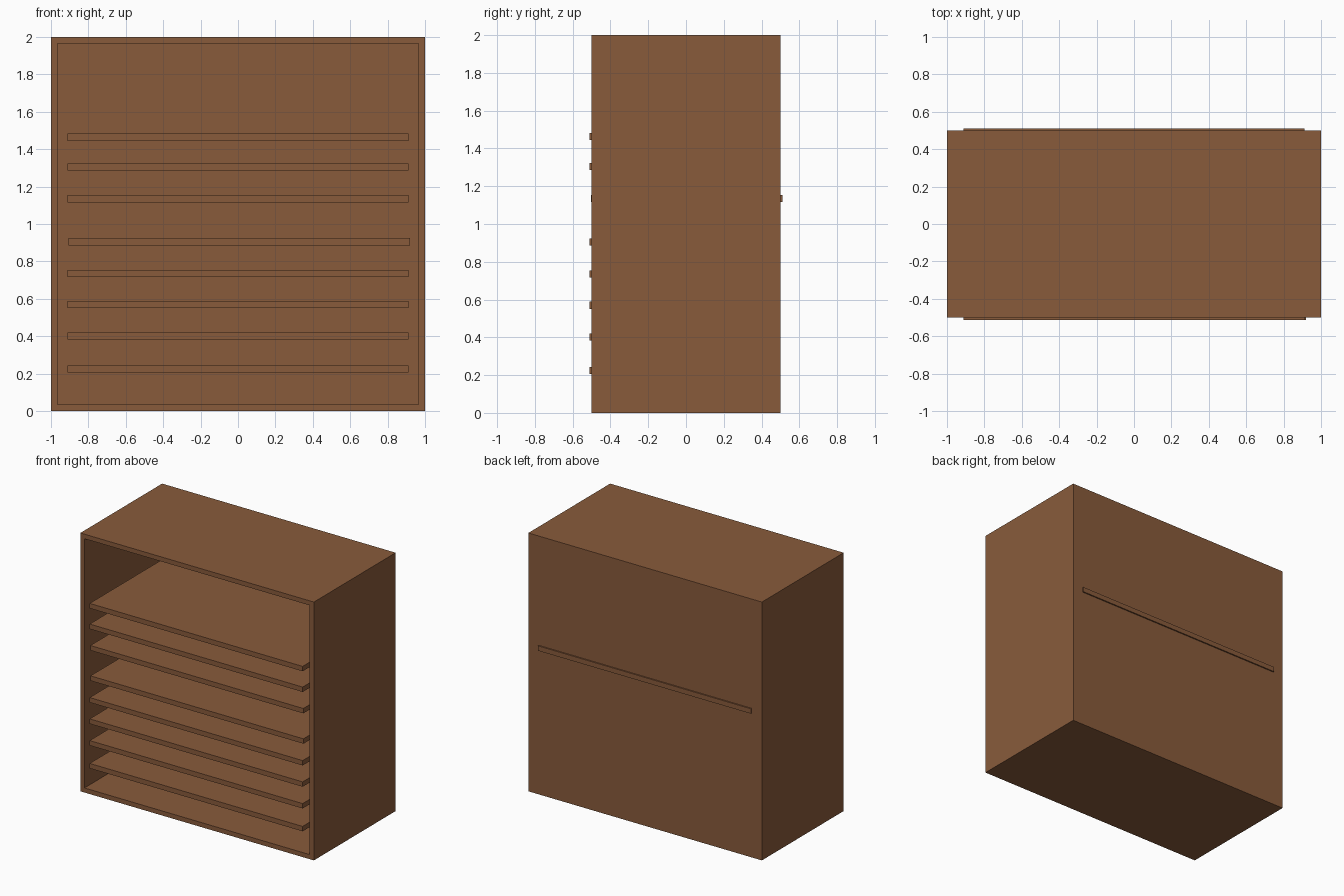
import bpy, bmesh

if "Cube" in bpy.data.objects:
    bpy.data.objects.remove(bpy.data.objects["Cube"])

wood = bpy.data.materials.new("brown_wood")
wood.diffuse_color = (0.25, 0.105, 0.044, 1)
wood.use_nodes = True
wood.node_tree.nodes["Principled BSDF"].inputs["Base Color"].default_value = wood.diffuse_color


def box(name, x0, x1, y0, y1, z0, z1):
    """Axis-aligned box given by its limits."""
    bm = bmesh.new()
    bmesh.ops.create_cube(bm, size=1)
    for v in bm.verts:
        v.co.x = x1 if v.co.x > 0 else x0
        v.co.y = y1 if v.co.y > 0 else y0
        v.co.z = z1 if v.co.z > 0 else z0
    return finish(name, bm)


def finish(name, bm):
    mesh = bpy.data.meshes.new(name)
    bm.to_mesh(mesh)
    bm.free()
    mesh.materials.append(wood)
    obj = bpy.data.objects.new(name, mesh)
    bpy.context.collection.objects.link(obj)
    return obj


# Cabinet: solid block whose front face is inset and pushed back to hollow it
WALL, DEPTH = 0.05, 0.95
cabinet = box("cabinet", -1, 1, -0.5, 0.5, 0, 2)
bm = bmesh.new()
bm.from_mesh(cabinet.data)
bm.normal_update()
front = [f for f in bm.faces if f.normal.y < -0.9]
bmesh.ops.inset_region(bm, faces=front, thickness=WALL)
opening = bmesh.ops.extrude_discrete_faces(bm, faces=front)["faces"]
for v in opening[0].verts:
    v.co.y += DEPTH
bm.normal_update()
bm.to_mesh(cabinet.data)
bm.free()

# Shelves: (centre height, x shift, y shift); one pokes through the back
shelves = [
    (0.225, 0, 0), (0.402, 0, 0), (0.57, 0, 0), (0.735, 0, 0),
    (0.905, 0.007, 0), (1.135, 0, 0.009), (1.304, 0, 0), (1.464, 0, 0),
]
for i, (z, dx, dy) in enumerate(shelves, 1):
    if dy:
        y0, y1 = -0.504, 0.51
    else:
        y0, y1 = -0.512, 0.495
    box(f"shelf_{i}", -0.912 + dx, 0.912 + dx, y0, y1, z - 0.019, z + 0.019)
